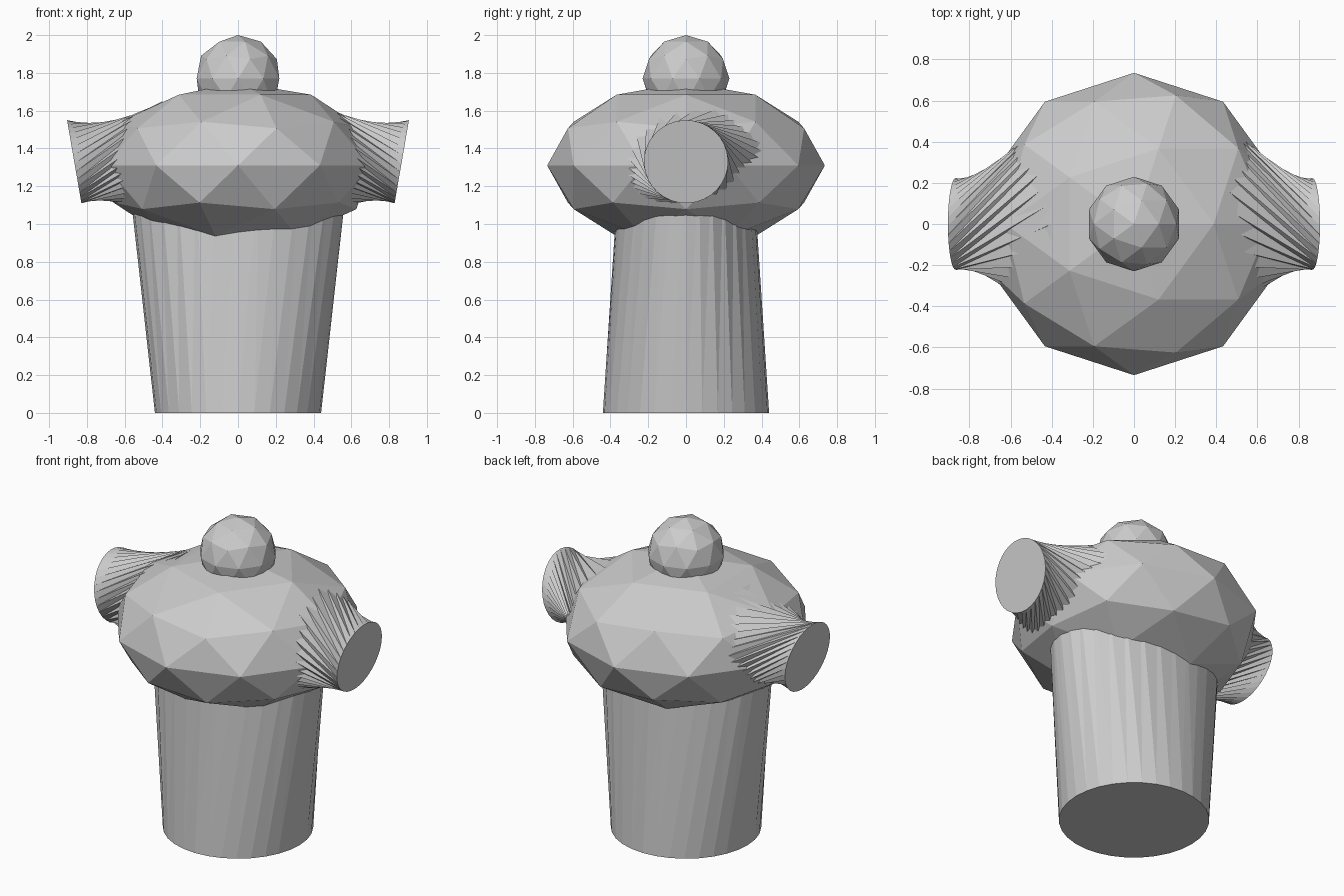
import bpy, bmesh
from math import cos, sin, radians, tau
from mathutils import Vector

if "Cube" in bpy.data.objects:
    bpy.data.objects.remove(bpy.data.objects["Cube"])

SIDES = 32


def ball(name, location, scale):
    bpy.ops.mesh.primitive_ico_sphere_add(subdivisions=2, radius=1, location=location)
    ob = bpy.context.object
    ob.name = name
    ob.scale = scale
    return ob


def ring(center, u, v, phase=0.0):
    """Ellipse of points spanned by the half axes u and v."""
    c, u, v = Vector(center), Vector(u), Vector(v)
    angles = [tau * i / SIDES + phase for i in range(SIDES)]
    return [c + u * cos(a) + v * sin(a) for a in angles]


def loft(name, ring_a, ring_b):
    """Closed solid between two rings, its sides split into flat triangles."""
    bm = bmesh.new()
    a = [bm.verts.new(p) for p in ring_a]
    b = [bm.verts.new(p) for p in ring_b]
    for i in range(SIDES):
        j = (i + 1) % SIDES
        bm.faces.new((a[i], a[j], b[j]))
        bm.faces.new((a[i], b[j], b[i]))
    bm.faces.new(a[::-1])
    bm.faces.new(b)
    bmesh.ops.recalc_face_normals(bm, faces=bm.faces)
    mesh = bpy.data.meshes.new(name)
    bm.to_mesh(mesh)
    bm.free()
    ob = bpy.data.objects.new(name, mesh)
    bpy.context.collection.objects.link(ob)
    return ob


# Trunk: round foot widening sideways into an ellipse inside the crown
loft("trunk",
     ring((0, 0, 0), (0.44, 0, 0), (0, 0.44, 0)),
     ring((0, 0, 1.3), (0.585, 0, 0), (0, 0.355, 0)))

# Crown: flattened faceted ball
ball("crown", (0, 0, 1.31), (0.737, 0.735, 0.44))

# Top knob
ball("top_knob", (0, 0, 1.77), (0.23, 0.23, 0.23))

# Side stubs: twisted lofts ending in a tilted disc, mirrored across x
stub = loft("side_stubs",
            ring((0.40, 0, 1.33), (0, 0.53, 0), (0, 0, 0.32)),
            ring((0.867, 0, 1.33), (0, 0.223, 0), (0.038, 0, 0.22), radians(70)))
mirror = stub.modifiers.new("Mirror", 'MIRROR')
mirror.use_axis = (True, False, False)
mirror.use_mirror_merge = False
